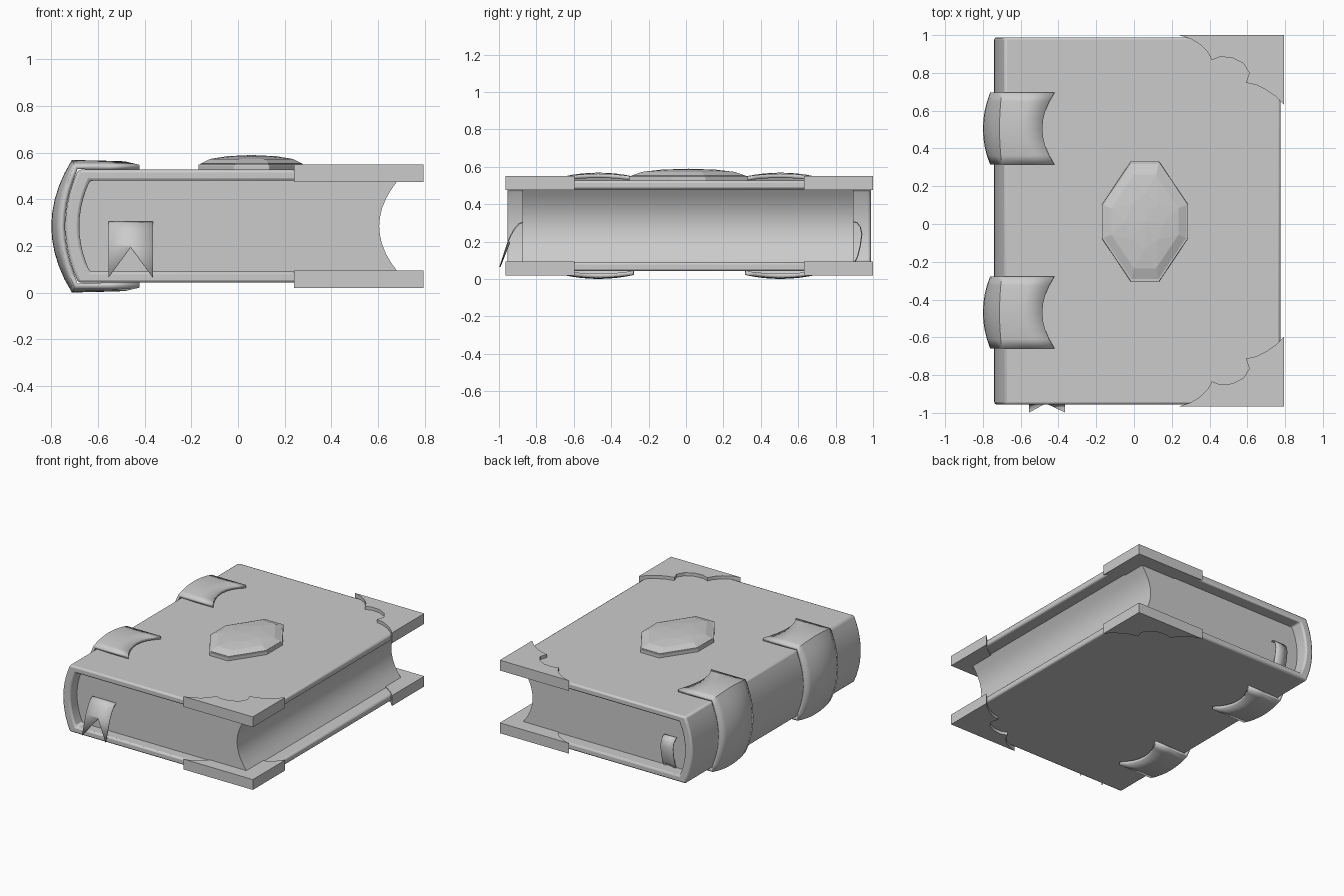
import bpy, bmesh
from mathutils import Vector

if "Cube" in bpy.data.objects:
    bpy.data.objects.remove(bpy.data.objects["Cube"])

ZM, YM = 0.285, 0.0175      # mirror planes of the book in z and y


def finish(name, bm, smooth=None, bevel=0, solid=0):
    bmesh.ops.recalc_face_normals(bm, faces=bm.faces)
    me = bpy.data.meshes.new(name)
    bm.to_mesh(me)
    bm.free()
    ob = bpy.data.objects.new(name, me)
    bpy.context.collection.objects.link(ob)
    if solid:
        m = ob.modifiers.new("thickness", 'SOLIDIFY')
        m.thickness, m.offset = solid, -1
    if bevel:
        m = ob.modifiers.new("bevel", 'BEVEL')
        m.width, m.segments, m.limit_method, m.angle_limit = bevel, 2, 'ANGLE', 0.6
    if smooth:
        bpy.ops.object.select_all(action='DESELECT')
        ob.select_set(True)
        bpy.context.view_layer.objects.active = ob
        bpy.ops.object.shade_smooth_by_angle(angle=smooth)
    return ob


def prism(points, step):
    """Closed outline of 3D points swept along step."""
    bm = bmesh.new()
    face = bm.faces.new([bm.verts.new(p) for p in points])
    ext = bmesh.ops.extrude_face_region(bm, geom=[face])
    bmesh.ops.translate(bm, vec=step, verts=[v for v in ext['geom'] if isinstance(v, bmesh.types.BMVert)])
    return bm


def arc(x, depth, h, n=10):
    """Bowed curve from top to bottom, x at the ends and x + depth in the middle."""
    return [(x + depth * (1 - s * s), ZM + h * s) for s in (1 - 2 * i / n for i in range(n + 1))]


# Cover: one C-shaped profile of two boards and a rounded spine
outer = [(0.775, 0.527)] + arc(-0.685, -0.055, 0.242) + [(0.775, 0.043)]
inner = [(0.775, 0.09)] + arc(-0.635, -0.045, 0.195)[::-1] + [(0.775, 0.48)]
finish("cover", prism([(x, -0.955, z) for x, z in outer + inner], (0, 1.943, 0)), 0.6, 0.012)

# Page block with a hollow fore edge
block = arc(-0.637, -0.045, 0.196) + arc(0.685, -0.08, 0.196)[::-1]
finish("pages", prism([(x, -0.875, z) for x, z in block], (0, 1.77, 0)), 0.6)

# Scalloped corner caps
scallop = [(0.24, 1.0), (0.30, 0.98), (0.35, 0.95), (0.39, 0.91), (0.412, 0.868),
           (0.455, 0.885), (0.52, 0.88), (0.58, 0.85), (0.61, 0.80), (0.593, 0.748),
           (0.65, 0.735), (0.70, 0.71), (0.75, 0.675), (0.795, 0.63), (0.795, 1.0)]
for end, sy in (("back", 1), ("front", -1)):
    for level, sz in (("top", 1), ("bottom", -1)):
        pts = [(x, YM + sy * (y - YM), ZM + sz * 0.19) for x, y in scallop]
        finish(f"{end}_{level}_corner_cap", prism(pts, (0, 0, sz * 0.075)), 0.5)

# Straps over the spine, arched across their width, with notched ends
edge = [(-0.422, 0.548), (-0.55, 0.548)] + arc(-0.70, -0.062, 0.263) + [(-0.55, 0.022), (-0.422, 0.022)]
mid = [(-0.485, 0.563), (-0.58, 0.566)] + arc(-0.712, -0.088, 0.284) + [(-0.58, 0.004), (-0.485, 0.007)]
for name, yc in (("back_strap", 0.505), ("front_strap", -0.468)):
    bm = bmesh.new()
    rows = []
    for i in range(9):
        t = i / 4 - 1
        rows.append([bm.verts.new(Vector((e[0], yc + t * 0.19, e[1])).lerp(Vector((m[0], yc + t * 0.19, m[1])), 1 - t * t))
                     for e, m in zip(edge, mid)])
    for a, b in zip(rows, rows[1:]):
        for k in range(len(a) - 1):
            bm.faces.new((a[k], a[k + 1], b[k + 1], b[k]))
    ob = finish(name, bm, 0.6, solid=0.022)
    # outward normals, so the thickness goes inwards
    top = ob.data.polygons[0]
    if top.normal.z < 0:
        ob.data.flip_normals()

# Octagonal setting and faceted gem
octagon = [(0.075, 0.318), (0.228, 0.09), (0.228, -0.09), (0.075, -0.318),
           (-0.075, -0.318), (-0.228, -0.09), (-0.228, 0.09), (-0.075, 0.318)]
GX, GY = 0.058, 0.013
finish("gem_setting", prism([(GX + x, GY + y, 0.515) for x, y in octagon], (0, 0, 0.035)), bevel=0.004)
bm = bmesh.new()
for scale, z in ((0.96, 0.54), (0.96, 0.553), (0.78, 0.573)):
    for x, y in octagon:
        bm.verts.new((GX + x * scale, GY + y * scale, z))
for a, b in zip(octagon, octagon[1:] + octagon[:1]):
    bm.verts.new((GX + (a[0] + b[0]) * 0.23, GY + (a[1] + b[1]) * 0.23, 0.585))
bm.verts.new((GX, GY, 0.59))
bmesh.ops.convex_hull(bm, input=bm.verts)
finish("gem", bm)


def ribbon(name, path, x0, x1, notch):
    """Strip along a (y, z) path, with a swallowtail at the end if notch > 0."""
    bm = bmesh.new()
    xm = (x0 + x1) / 2
    rows = [[bm.verts.new((x, y, z)) for x in (x0, xm, x1)] for y, z in path]
    if notch:
        rows[-1][1].co = Vector((xm, path[-1][0] + notch * 0.4, path[-1][1] + notch))
    for a, b in zip(rows, rows[1:]):
        for k in (0, 1):
            bm.faces.new((a[k], a[k + 1], b[k + 1], b[k]))
    finish(name, bm, 0.7, solid=0.006)


# Bookmark ribbon: forked tail in front, loop at the back
ribbon("ribbon_tail", [(-0.87, 0.308), (-0.895, 0.298), (-0.92, 0.27), (-0.94, 0.235), (-0.953, 0.205), (-0.998, 0.065)],
       -0.555, -0.365, 0.13)
ribbon("ribbon_loop", [(0.89, 0.31), (0.915, 0.305), (0.935, 0.28), (0.943, 0.24), (0.935, 0.18), (0.92, 0.12), (0.905, 0.09)],
       -0.555, -0.455, 0)
